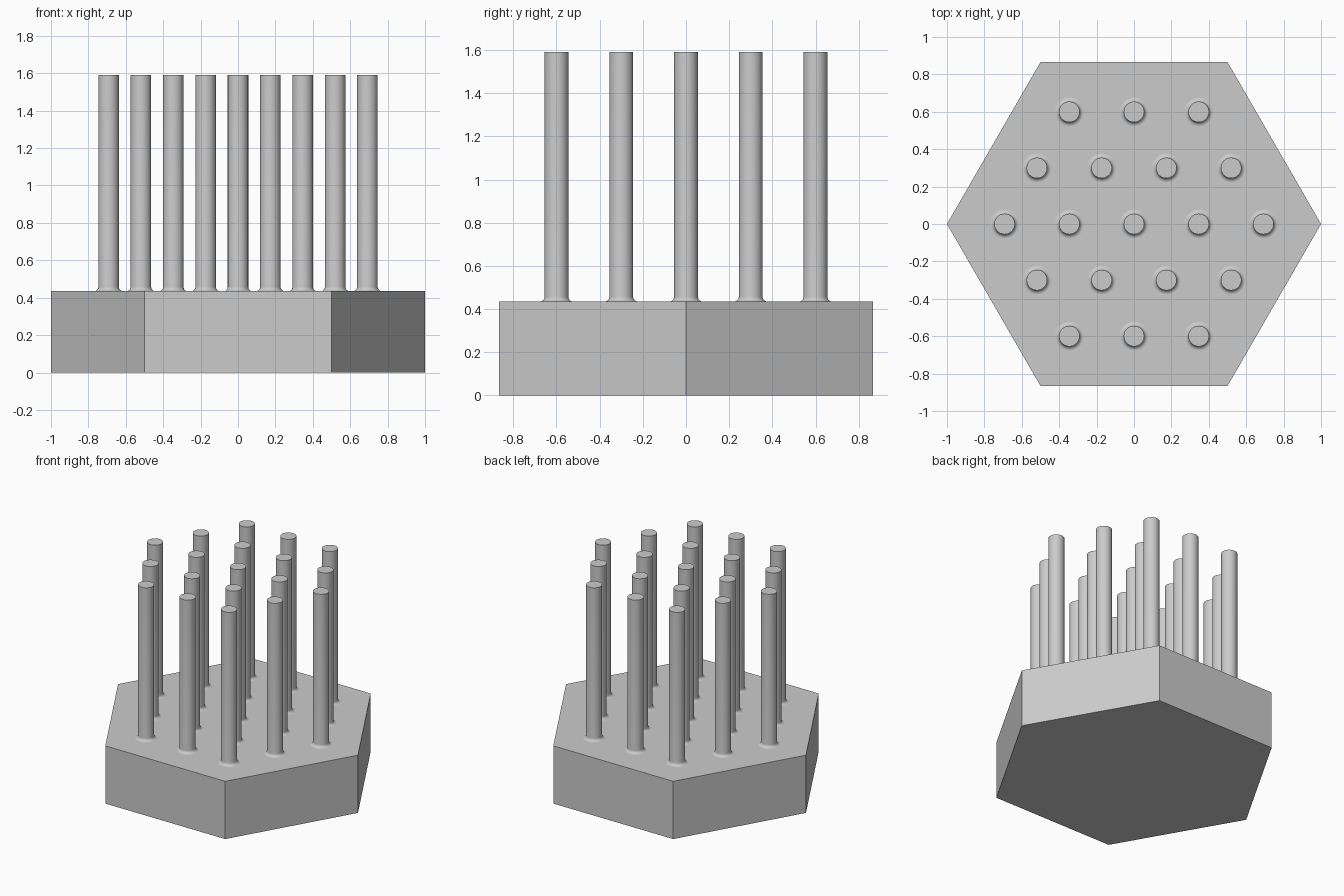
import bpy, bmesh
from math import pi, cos, sin, sqrt
from mathutils import Matrix, Vector

cube = bpy.data.objects.get("Cube")
if cube:
    bpy.data.objects.remove(cube, do_unlink=True)

BASE_TOP = 0.435
PIN_TOP = 1.59
PIN_RADIUS = 0.055
FILLET = 0.022
PITCH = 0.346
SEGMENTS = 40

grey = bpy.data.materials.new("light grey")
grey.use_nodes = True
colour = (0.6, 0.6, 0.6, 1)
grey.diffuse_color = colour
grey.node_tree.nodes["Principled BSDF"].inputs["Base Color"].default_value = colour


def finish(bm, name):
    bmesh.ops.recalc_face_normals(bm, faces=bm.faces)
    mesh = bpy.data.meshes.new(name)
    bm.to_mesh(mesh)
    bm.free()
    mesh.materials.append(grey)
    return mesh


def place(mesh, name, x=0, y=0):
    obj = bpy.data.objects.new(name, mesh)
    obj.location = (x, y, 0)
    bpy.context.collection.objects.link(obj)
    return obj


# Hexagonal base with corners on the x axis
bm = bmesh.new()
bmesh.ops.create_cone(bm, cap_ends=True, segments=6, radius1=1, radius2=1, depth=BASE_TOP)
bmesh.ops.rotate(bm, verts=bm.verts, matrix=Matrix.Rotation(pi / 2, 3, "Z"))
# Turn the corners onto the x axis if they fell on the y axis
if max(v.co.x for v in bm.verts) < 0.99:
    bmesh.ops.rotate(bm, verts=bm.verts, matrix=Matrix.Rotation(pi / 6, 3, "Z"))
bmesh.ops.translate(bm, verts=bm.verts, vec=(0, 0, BASE_TOP / 2))
place(finish(bm, "hexagonal_base"), "hexagonal_base")

# Round pin profile: concave fillet at the foot, straight shaft, flat cap
steps = 6
profile = []
for i in range(steps + 1):
    a = 1.5 * pi - i / steps * pi / 2
    profile.append((PIN_RADIUS + FILLET * (1 + cos(a)), BASE_TOP + FILLET * (1 + sin(a))))
profile.append((PIN_RADIUS, PIN_TOP))

bm = bmesh.new()
verts = [bm.verts.new((r, 0, z)) for r, z in profile]
edges = [bm.edges.new(pair) for pair in zip(verts, verts[1:])]
bmesh.ops.spin(bm, geom=verts + edges, cent=(0, 0, 0), axis=(0, 0, 1),
               angle=2 * pi, steps=SEGMENTS, use_duplicate=False)
bmesh.ops.remove_doubles(bm, verts=bm.verts, dist=0.0005)
rim = [e for e in bm.edges if e.is_boundary and e.verts[0].co.z > 1]
bmesh.ops.contextual_create(bm, geom=rim)
pin_mesh = finish(bm, "pin")

# Hexagonal grid of pins, two rings around the centre
pins = []
for row in range(-2, 3):
    count = 5 - abs(row)
    for i in range(count):
        x = (i - (count - 1) / 2) * PITCH
        pins.append(place(pin_mesh, f"pin_{len(pins) + 1}", x, row * PITCH * sqrt(3) / 2))

bpy.ops.object.select_all(action="DESELECT")
pins[0].select_set(True)
bpy.context.view_layer.objects.active = pins[0]
bpy.ops.object.shade_smooth_by_angle(angle=pi / 6)
